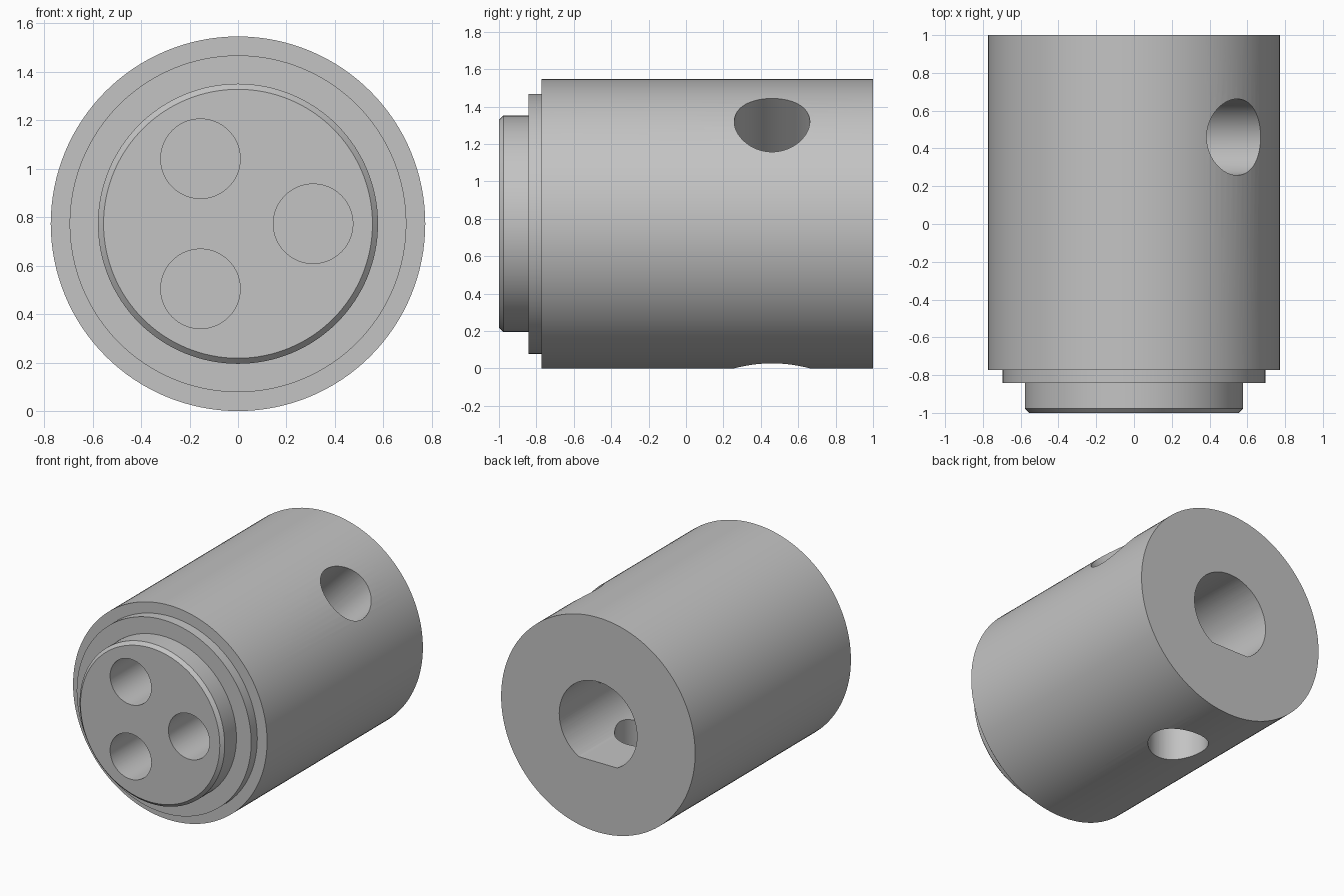
import bpy, bmesh, math
from mathutils import Vector, Matrix

R = 0.773                      # body radius, also the height of the axis
AXIS = Vector((0, 0, R))
SIDES = 128

cube = bpy.data.objects.get("Cube")
if cube:
    bpy.data.objects.remove(cube, do_unlink=True)

grey = bpy.data.materials.new("machined grey")
grey.use_nodes = True
colour = (0.55, 0.55, 0.55, 1)
grey.diffuse_color = colour
grey.node_tree.nodes["Principled BSDF"].inputs["Base Color"].default_value = colour


def make_object(name, bm):
    bmesh.ops.recalc_face_normals(bm, faces=bm.faces)
    mesh = bpy.data.meshes.new(name)
    bm.to_mesh(mesh)
    bm.free()
    mesh.materials.append(grey)
    obj = bpy.data.objects.new(name, mesh)
    bpy.context.collection.objects.link(obj)
    return obj


def lathe(name, profile):
    """Revolve (radius, y) points around the horizontal axis."""
    bm = bmesh.new()
    verts = [bm.verts.new((r, y, R)) for r, y in profile]
    edges = [bm.edges.new(pair) for pair in zip(verts, verts[1:])]
    bmesh.ops.spin(bm, geom=verts + edges, cent=AXIS, axis=(0, 1, 0),
                   angle=math.tau, steps=SIDES)
    bmesh.ops.remove_doubles(bm, verts=bm.verts, dist=0.0001)
    return make_object(name, bm)


def rod(name, start, end, radius, flat=None):
    """Capped cylinder between two points, with an optional flat underside."""
    start, end = Vector(start), Vector(end)
    way = end - start
    bm = bmesh.new()
    turn = way.to_track_quat('Z', 'Y').to_matrix().to_4x4()
    bmesh.ops.create_cone(bm, cap_ends=True, segments=96, radius1=radius,
                          radius2=radius, depth=way.length,
                          matrix=Matrix.Translation((start + end) / 2) @ turn)
    if flat is not None:
        for v in bm.verts:
            v.co.z = max(v.co.z, flat)
    return make_object(name, bm)


# Stepped cylinder with a chamfered front spigot
body = lathe("stepped_body", [
    (0, -1), (0.555, -1), (0.578, -0.977), (0.578, -0.843),
    (0.695, -0.843), (0.695, -0.773), (R, -0.773), (R, 1), (0, 1)])

# D-shaped shaft bore from the back
cutters = [rod("shaft_bore", (0, 0, R), (0, 1.1, R), 0.31, flat=R - 0.27)]

# Three blind holes in the front face
for i in range(3):
    a = i * math.tau / 3
    x, z = 0.31 * math.cos(a), R + 0.31 * math.sin(a)
    cutters.append(rod("front_hole", (x, -1.1, z), (x, -0.3, z), 0.164))

# Two radial screw holes: upper left side and straight underneath
for angle in (45, -90):
    out = Vector((math.cos(math.radians(angle)), 0, math.sin(math.radians(angle))))
    base = AXIS + Vector((0, 0.46, 0))
    cutters.append(rod("screw_hole", base + out * 0.1, base + out, 0.202))

bpy.ops.object.select_all(action='DESELECT')
body.select_set(True)
bpy.context.view_layer.objects.active = body
for cutter in cutters:
    cutter.hide_render = True
    mod = body.modifiers.new("cut", 'BOOLEAN')
    mod.operation = 'DIFFERENCE'
    mod.solver = 'EXACT'
    mod.object = cutter
    bpy.ops.object.modifier_apply(modifier=mod.name)
    bpy.data.objects.remove(cutter, do_unlink=True)

bpy.ops.object.shade_smooth_by_angle(angle=math.radians(30))
